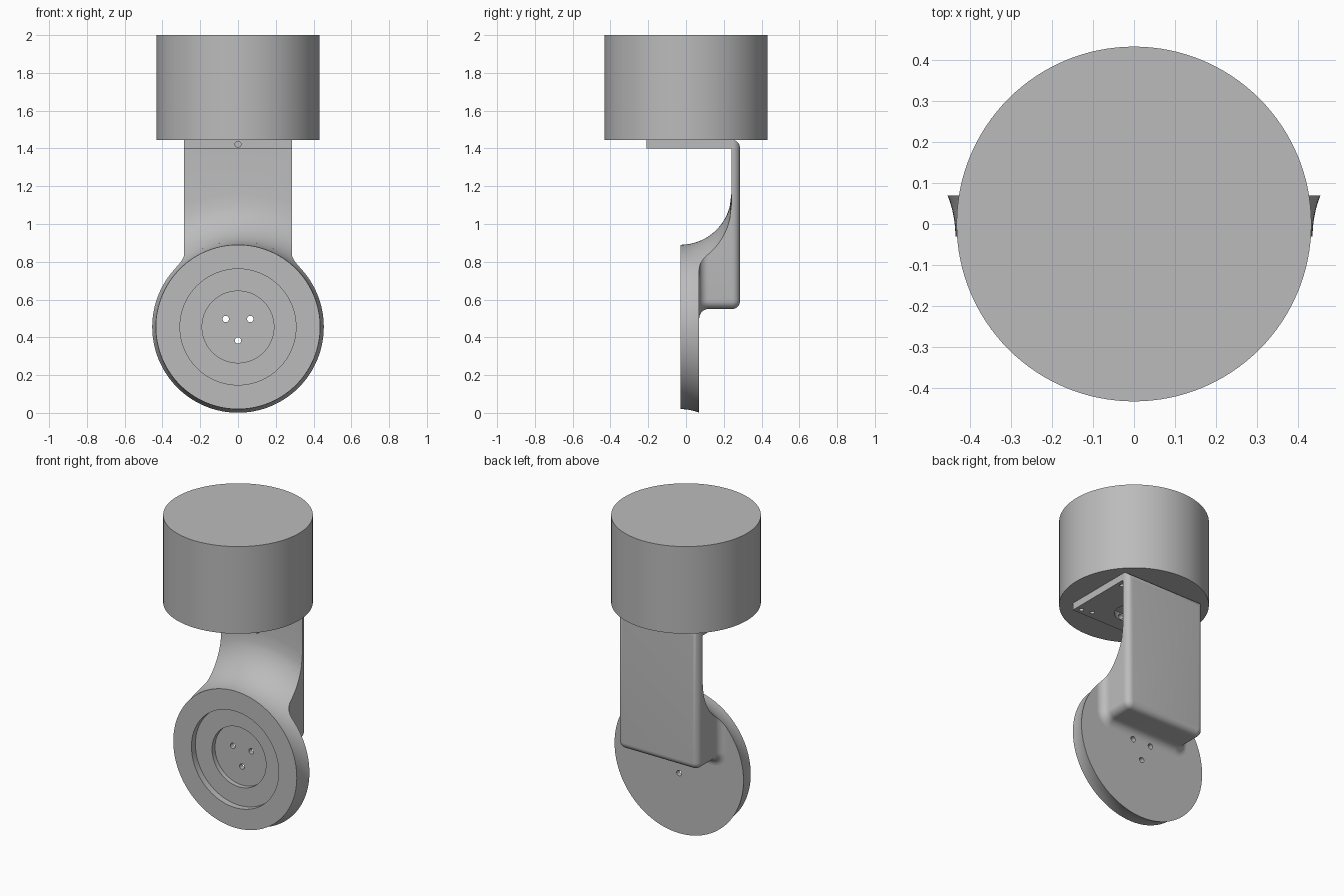
import bpy, bmesh, math
from mathutils import Matrix, Vector

if "Cube" in bpy.data.objects:
    bpy.data.objects.remove(bpy.data.objects["Cube"], do_unlink=True)

grey = bpy.data.materials.new("plain_grey")
grey.use_nodes = True
grey.diffuse_color = (0.5, 0.5, 0.5, 1)
grey.node_tree.nodes["Principled BSDF"].inputs["Base Color"].default_value = (0.5, 0.5, 0.5, 1)

AXIS_Z = 0.455        # height of the disc axis
FRONT, BACK = -0.03, 0.07   # disc faces
RIM, FLARE = 0.435, 0.27    # rim radius and radius of the concave flare
HALF_W = 0.285        # half width of the arm
PLATE_Y = 0.24        # front of the thin upright


def make_object(name, bm):
    bmesh.ops.remove_doubles(bm, verts=bm.verts, dist=1e-5)
    bmesh.ops.recalc_face_normals(bm, faces=bm.faces)
    mesh = bpy.data.meshes.new(name)
    bm.to_mesh(mesh)
    bm.free()
    mesh.materials.append(grey)
    ob = bpy.data.objects.new(name, mesh)
    bpy.context.collection.objects.link(ob)
    return ob


def loft(name, rings):
    """Skin closed rings of equal length and cap both ends."""
    bm = bmesh.new()
    rows = [[bm.verts.new(p) for p in ring] for ring in rings]
    n = len(rows[0])
    for a, b in zip(rows, rows[1:]):
        for i in range(n):
            j = (i + 1) % n
            bm.faces.new((a[i], a[j], b[j], b[i]))
    bm.faces.new(rows[0])
    bm.faces.new(rows[-1])
    return make_object(name, bm)


def revolve(name, profile, segments=128):
    """Turn (radius, y) points round the disc axis."""
    turns = [2 * math.pi * i / segments for i in range(segments)]
    return loft(name, [[(r * math.cos(t), y, AXIS_Z + r * math.sin(t)) for t in turns]
                       for r, y in profile])


def cylinder(name, radius, start, end, segments=32):
    start, end = Vector(start), Vector(end)
    turn = (end - start).to_track_quat('Z', 'Y').to_matrix().to_4x4()
    bm = bmesh.new()
    bmesh.ops.create_cone(bm, cap_ends=True, segments=segments, radius1=radius, radius2=radius,
                          depth=(end - start).length,
                          matrix=Matrix.Translation((start + end) / 2) @ turn)
    return make_object(name, bm)


def boolean(ob, tool, operation='DIFFERENCE'):
    tool.hide_render = True
    mod = ob.modifiers.new("cut", 'BOOLEAN')
    mod.operation, mod.object, mod.solver = operation, tool, 'EXACT'
    bpy.context.view_layer.objects.active = ob
    bpy.ops.object.modifier_apply(modifier=mod.name)
    bpy.data.objects.remove(tool, do_unlink=True)


def flare(y):
    return RIM + FLARE - math.sqrt(max(0, FLARE ** 2 - (y - FRONT) ** 2))


def flare_points(y0, y1, steps):
    ys = [y0 + (y1 - y0) * i / steps for i in range(steps + 1)]
    return [(flare(y), y) for y in ys]


# Round housing on top
housing = cylinder("top_housing", 0.432, (0, 0, 1.445), (0, 0, 2), 128)

# Disc with two stepped recesses and a flared rim
tiny = 0.002
disc = revolve("disc", [(tiny, 0.04), (0.19, 0.04), (0.19, 0.01), (0.307, 0.01), (0.307, FRONT)]
               + flare_points(FRONT, BACK, 10) + [(tiny, BACK)])


# Arm: rounded sections stacked front to back, with a fillet where it meets the disc
def arm_section(y, grow):
    w, low, top = HALF_W + grow, 0.55 - grow, 1.445 + min(grow, 0)
    r = 0.045 + grow
    ring = [(w, y, top), (-w, y, top)]
    for side in (-1, 1):
        for i in range(9):
            a = math.pi / 2 * (i if side < 0 else 8 - i) / 8
            ring.append((side * (w - r + r * math.cos(a)), y, low + r - r * math.sin(a)))
    return ring


fillet, edge, back_y, steps = 0.05, 0.04, 0.285, 8
sections = []
for i in range(steps + 1):
    a = math.pi / 2 * i / steps
    sections.append(arm_section(BACK + fillet * (1 - math.cos(a)), fillet * (1 - math.sin(a))))
for i in range(steps + 1):
    a = math.pi / 2 * i / steps
    sections.append(arm_section(back_y - edge * (1 - math.sin(a)), -edge * (1 - math.cos(a))))
arm = loft("arm", sections)

# Scoop the front of the arm with the same flare as the disc
scoop = revolve("scoop", [(tiny, 0.0)] + flare_points(0.0, PLATE_Y, 28)
                + [(1.6, PLATE_Y), (1.6, 0.5), (tiny, 0.5)])
# Fill the axis of the scoop solid so that only its outer shape matters
boolean(arm, scoop, 'INTERSECT')

# Three through holes in the disc
for x, z in ((-0.065, 0.497), (0.065, 0.497), (0, 0.383)):
    for part in (disc, arm):
        boolean(part, cylinder("hole_cutter", 0.017, (x, -0.1, z), (x, 0.2, z)))

# Horizontal mounting plate under the housing
bm = bmesh.new()
bmesh.ops.create_cube(bm, size=1, matrix=Matrix.Translation((0, 0.02, 1.4225))
                      @ Matrix.Diagonal((2 * HALF_W, 0.46, 0.045, 1)))
plate = make_object("mounting_plate", bm)
boolean(plate, cylinder("centre_cutter", 0.1, (0, -0.02, 1.3), (0, -0.02, 1.5), 64))
boolean(plate, cylinder("front_cutter", 0.016, (0, -0.3, 1.422), (0, -0.05, 1.422)))
for x in (-1, 1):
    for hx, hy in ((0.25, -0.175), (0.18, -0.16), (0.25, 0.19)):
        boolean(plate, cylinder("screw_cutter", 0.014, (x * hx, hy, 1.3), (x * hx, hy, 1.5)))

# Smooth curved faces, keep hard edges
bpy.ops.object.select_all(action='DESELECT')
for ob in (housing, disc, arm, plate):
    ob.select_set(True)
bpy.context.view_layer.objects.active = arm
bpy.ops.object.shade_smooth_by_angle(angle=math.radians(30))
